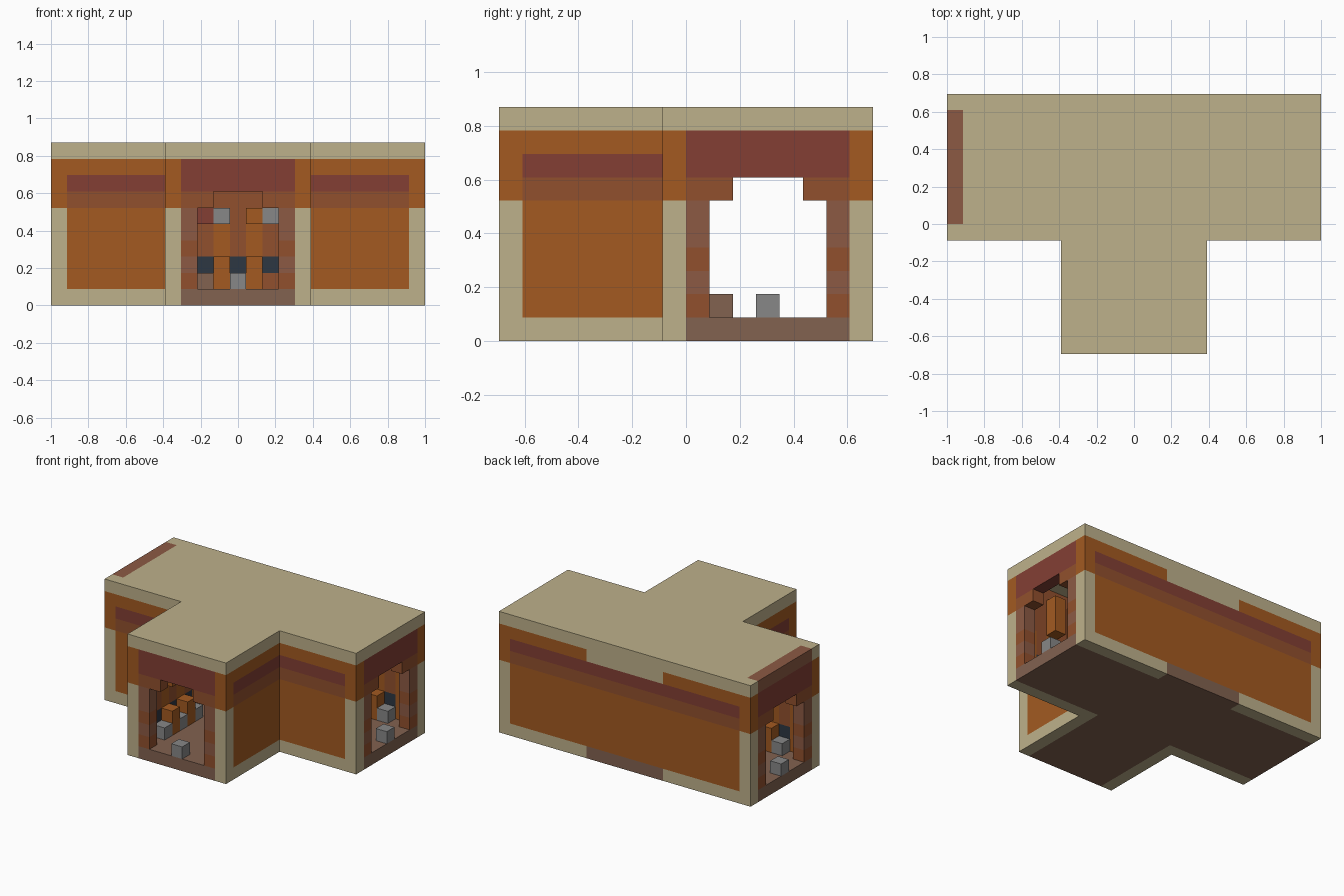
import bpy
import bmesh
import math
from mathutils import Vector

if "Cube" in bpy.data.objects:
    bpy.data.objects.remove(bpy.data.objects["Cube"], do_unlink=True)

# The model sits on a block grid: 23 wide, 16 deep, 10 high
NX, NY, NZ = 23, 16, 10
UNIT = 2 / NX


def linear(c):
    c /= 255
    return c / 12.92 if c <= 0.04045 else ((c + 0.055) / 1.055) ** 2.4


PALETTE = {
    "beige": (190, 177, 139),
    "orange": (163, 90, 33),
    "dark_red": (131, 63, 52),
    "rust": (145, 80, 45),
    "clay": (140, 90, 68),
    "floor_brown": (130, 98, 80),
    "grey": (135, 135, 135),
    "navy": (45, 55, 66),
}
MATERIALS = {}
for mat_name, rgb in PALETTE.items():
    mat = bpy.data.materials.new(mat_name)
    mat.use_nodes = True
    colour = tuple(linear(c) for c in rgb) + (1,)
    mat.diffuse_color = colour
    bsdf = next(n for n in mat.node_tree.nodes if n.type == "BSDF_PRINCIPLED")
    bsdf.inputs["Base Color"].default_value = colour
    MATERIALS[mat_name] = mat


def build(name, cells, paint):
    """Skin a set of grid blocks; paint(cell, normal) names each face's colour."""
    cells = set(cells)
    bm = bmesh.new()
    verts, used = {}, []

    def corner(p):
        if p not in verts:
            verts[p] = bm.verts.new(
                Vector((p[0] - NX / 2, p[1] - NY / 2, p[2])) * UNIT)
        return verts[p]

    for cell in sorted(cells):
        for axis in range(3):
            for sign in (-1, 1):
                normal = [0, 0, 0]
                normal[axis] = sign
                if tuple(c + n for c, n in zip(cell, normal)) in cells:
                    continue
                quad = []
                for a, b in ((0, 0), (1, 0), (1, 1), (0, 1)):
                    p = list(cell)
                    p[axis] += sign > 0
                    p[(axis + 1) % 3] += a
                    p[(axis + 2) % 3] += b
                    quad.append(corner(tuple(p)))
                face = bm.faces.new(quad if sign > 0 else quad[::-1])
                key = paint(cell, tuple(normal))
                if key not in used:
                    used.append(key)
                face.material_index = used.index(key)
    # Join flat areas of one colour
    bmesh.ops.dissolve_limit(bm, angle_limit=math.radians(1), verts=bm.verts[:],
                             edges=bm.edges[:], delimit={"MATERIAL"})
    mesh = bpy.data.meshes.new(name)
    bm.to_mesh(mesh)
    bm.free()
    for key in used:
        mesh.materials.append(MATERIALS[key])
    obj = bpy.data.objects.new(name, mesh)
    bpy.context.collection.objects.link(obj)
    return obj


def plain(key):
    return lambda cell, normal: key


# T-shaped plan, and the corridor inside it
def in_plan(i, j):
    return j >= 7 or 7 <= i <= 15


def in_corridor(i, j):
    return 8 <= j <= 14 or (8 <= i <= 14 and j <= 14)


def at_end(i, j):
    return i in (0, NX - 1) or j == 0


PLAN = [(i, j) for i in range(NX) for j in range(NY) if in_plan(i, j)]
CORRIDOR = [p for p in PLAN if in_corridor(*p)]
WALL = [p for p in PLAN if not in_corridor(*p)]
DOORS = [p for p in CORRIDOR if at_end(*p)]


# Roof, with one coloured strip over the right end
def paint_roof(cell, normal):
    i, j, k = cell
    return "clay" if i == 0 and 8 <= j <= 14 else "beige"


build("roof", [(i, j, NZ - 1) for i, j in PLAN], paint_roof)
build("floor", [(i, j, 0) for i, j in CORRIDOR], plain("floor_brown"))


# Walls: posts, panels, stripes and inside panelling
def paint_wall(cell, normal):
    i, j, k = cell
    back_middle = j == NY - 1 and 8 <= i <= 14
    if in_corridor(i + normal[0], j + normal[1]) and normal[2] == 0:
        along = i if normal[1] else j
        arm = (along % 2 == 0) if 9 <= along <= 13 else (along % 2 == 1)
        if k < 5 and arm:
            return "orange"
        return "navy" if k == 2 else "rust"
    if k == 0:
        return "floor_brown" if back_middle else "beige"
    if at_end(i, j):
        return "beige" if k < 6 else "orange"
    if k == 8 and back_middle:
        return "beige"
    return {7: "dark_red", 6: "rust"}.get(k, "orange")


build("walls", [(i, j, k) for i, j in WALL for k in range(NZ - 1)], paint_wall)


# Door frames with a stepped arch at all three ends
def door_open(i, j, k):
    off = abs(i - 11) if j == 0 else abs(j - 11)
    return (off <= 2 and k <= 5) or (off <= 1 and k == 6)


def paint_door(cell, normal):
    k = cell[2]
    if k >= 7:
        return "dark_red"
    return "clay" if k in (2, 4, 5) else "rust"


for name, test in (("front_door_frame", lambda i, j: j == 0),
                   ("left_door_frame", lambda i, j: i == NX - 1),
                   ("right_door_frame", lambda i, j: i == 0)):
    build(name, [(i, j, k) for i, j in DOORS if test(i, j)
                 for k in range(1, NZ - 1) if not door_open(i, j, k)], paint_door)

# Seat rows along both sides of every wing
seat_spots, arm_spots = [(11, 14)], [(10, 14), (12, 14)]
wing_arms = []
for step in range(2, 7):
    row = [(s, step) for s in (8, 14)]
    row += [(x, s) for x in (step, NX - 1 - step) for s in (8, 14)]
    if step % 2:
        wing_arms += row
    else:
        seat_spots += row
arm_spots += wing_arms
build("seats", [(i, j, 1) for i, j in seat_spots], plain("grey"))
build("armrests", [(i, j, k) for i, j in arm_spots for k in (1, 2)],
      plain("orange"))

# Overhead lockers above the wing armrests and on the back wall
build("overhead_lockers", [(i, j, k) for i, j in wing_arms for k in (5, 6, 7)]
      + [(12, 14, 5)], plain("orange"))
build("back_wall_lamps", [(10, 14, 5), (13, 14, 5)], plain("grey"))
build("back_wall_box", [(9, 14, 5)], plain("dark_red"))

# Loose blocks on the floor
build("doorway_blocks", [(11, 0, 1), (0, 11, 1), (NX - 1, 11, 1)], plain("grey"))
build("floor_block", [(9, 9, 1)], plain("floor_brown"))
